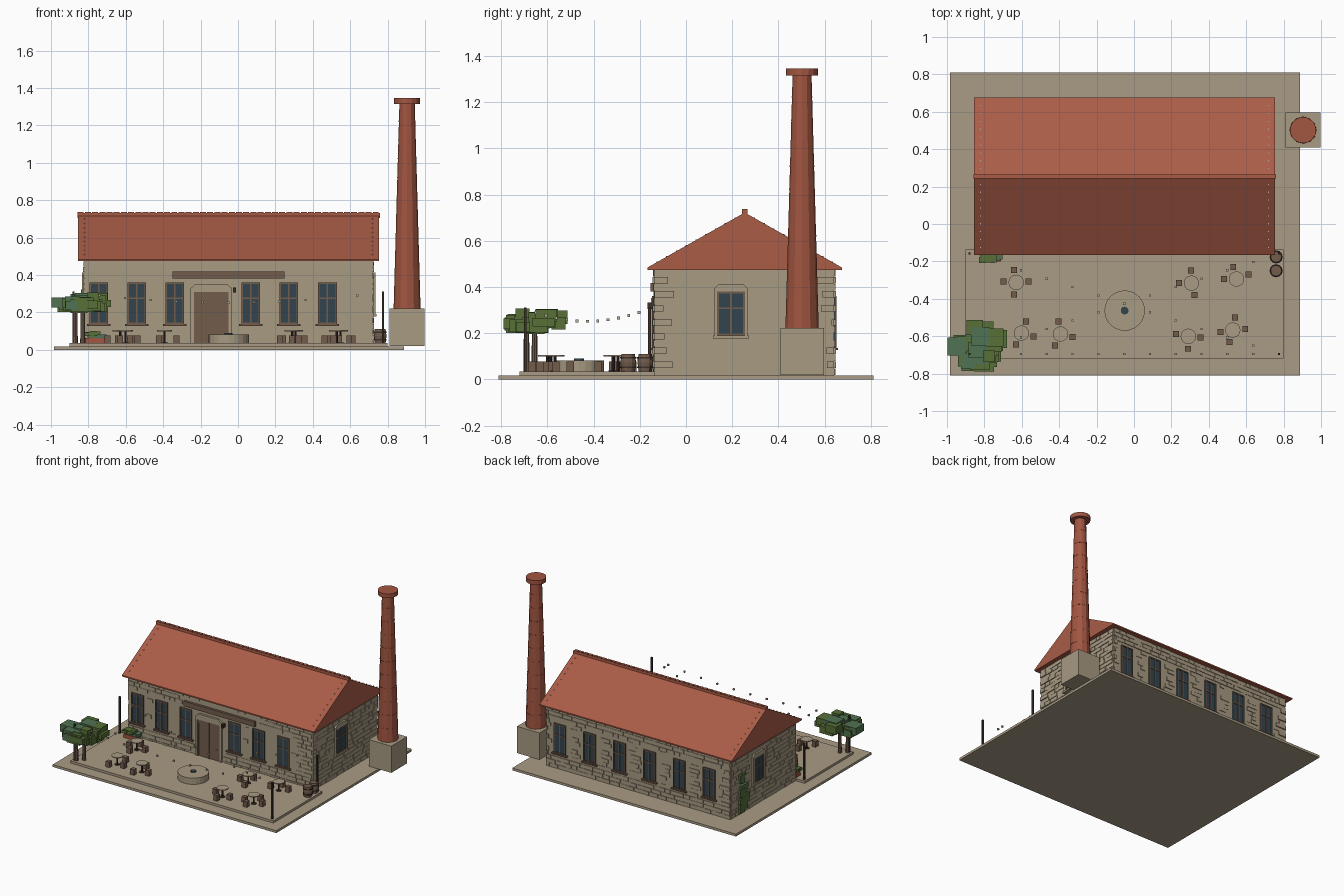
import bpy, bmesh, math, random
from mathutils import Vector, Matrix

if "Cube" in bpy.data.objects:
    bpy.data.objects.remove(bpy.data.objects["Cube"])

random.seed(4)


def material(name, rgb):
    m = bpy.data.materials.new(name)
    m.diffuse_color = (*rgb, 1)
    m.use_nodes = True
    m.node_tree.nodes["Principled BSDF"].inputs["Base Color"].default_value = m.diffuse_color
    return m


STONE = material("stone", (0.39, 0.325, 0.225))
PAVING = material("paving", (0.40, 0.33, 0.235))
TILE = material("roof_tile", (0.40, 0.108, 0.062))
BRICK = material("brick", (0.36, 0.092, 0.053))
WOOD = material("wood", (0.17, 0.107, 0.073))
IRON = material("dark_iron", (0.045, 0.03, 0.024))
GLASS = material("glass", (0.032, 0.06, 0.078))
LEAF = material("leaf", (0.095, 0.16, 0.038))
LEAF2 = material("blue_leaf", (0.08, 0.17, 0.085))
BULB = material("bulb", (0.48, 0.43, 0.33))


def finish(name, bm, *mats):
    bmesh.ops.recalc_face_normals(bm, faces=bm.faces)
    me = bpy.data.meshes.new(name)
    bm.to_mesh(me)
    bm.free()
    for m in mats:
        me.materials.append(m)
    ob = bpy.data.objects.new(name, me)
    bpy.context.collection.objects.link(ob)
    return ob


def box(bm, x0, x1, y0, y1, z0, z1, mat=0):
    c = Vector(((x0 + x1) / 2, (y0 + y1) / 2, (z0 + z1) / 2))
    m = Matrix.Translation(c) @ Matrix.Diagonal((abs(x1 - x0), abs(y1 - y0), abs(z1 - z0), 1))
    vs = bmesh.ops.create_cube(bm, size=1, matrix=m)["verts"]
    for f in {f for v in vs for f in v.link_faces}:
        f.material_index = mat


def cyl(bm, x, y, z0, z1, r0, r1=None, n=12, mat=0):
    vs = bmesh.ops.create_cone(bm, cap_ends=True, segments=n, radius1=r0,
                               radius2=r0 if r1 is None else r1, depth=z1 - z0,
                               matrix=Matrix.Translation((x, y, (z0 + z1) / 2)))["verts"]
    for f in {f for v in vs for f in v.link_faces}:
        f.material_index = mat


def prism(bm, pts, offset):
    a = [bm.verts.new(p) for p in pts]
    b = [bm.verts.new(Vector(p) + Vector(offset)) for p in pts]
    bm.faces.new(a)
    bm.faces.new(b[::-1])
    for i in range(len(a)):
        j = (i + 1) % len(a)
        bm.faces.new((a[i], b[i], b[j], a[j]))


X0, X1, Y0, Y1, TOP = -0.82, 0.72, -0.136, 0.64, 0.476


# Position on a wall: u along it, d outward, z up
def on_wall(side, u, d, z):
    return {"front": (u, Y0 - d, z), "back": (u, Y1 + d, z),
            "right": (X1 + d, u, z), "left": (X0 - d, u, z)}[side]


def wall_box(bm, side, u0, u1, d0, d1, z0, z1, mat=0):
    a, b = on_wall(side, u0, d0, z0), on_wall(side, u1, d1, z1)
    box(bm, a[0], b[0], a[1], b[1], a[2], b[2], mat)


def arch(bm, side, u, w, z, h, d):
    shape = [(-w, 0), (w, 0), (w, h * 0.45), (0.75 * w, h), (-0.75 * w, h), (-w, h * 0.45)]
    p = [Vector(on_wall(side, u + a, 0, z + b)) for a, b in shape]
    prism(bm, p, Vector(on_wall(side, 0, d, 0)) - Vector(on_wall(side, 0, 0, 0)))


# Ground slab, patio and building body
bm = bmesh.new()
box(bm, -0.985, 0.888, -0.81, 0.81, 0, 0.018)
finish("ground_slab", bm, PAVING)
bm = bmesh.new()
box(bm, -0.9, 0.8, -0.72, Y0, 0.018, 0.035)
finish("patio", bm, PAVING)
bm = bmesh.new()
box(bm, X0, X1, Y0, Y1, 0.018, TOP)
finish("walls", bm, STONE)

# Windows: (side, centre, half width, bottom, top)
windows = [("front", u, 0.05, 0.137, 0.36) for u in (-0.744, -0.541, -0.338, 0.068, 0.271, 0.478)]
windows += [("back", -0.645 + 0.25 * i, 0.05, 0.137, 0.36) for i in range(6)]
windows += [("right", 0.195, 0.06, 0.19, 0.38), ("left", 0.31, 0.06, 0.19, 0.38)]
panes, frames, trim = bmesh.new(), bmesh.new(), bmesh.new()
for s, u, w, z0, z1 in windows:
    wall_box(panes, s, u - w, u + w, -0.01, 0.006, z0, z1)
    for a in (u - w, u - 0.004, u + w - 0.008):
        wall_box(frames, s, a, a + 0.008, 0, 0.011, z0, z1)
    for z in (z0, z0 + (z1 - z0) * 0.6, z1 - 0.008):
        wall_box(frames, s, u - w, u + w, 0, 0.0105, z, z + 0.008)
    if s in ("left", "right"):
        for a in (u - w - 0.012, u + w):
            wall_box(trim, s, a, a + 0.012, 0, 0.014, z0, z1)
        arch(trim, s, u, w + 0.012, z1, 0.032, 0.014)
        wall_box(trim, s, u - w - 0.018, u + w + 0.018, 0, 0.02, z0 - 0.012, z0)
    else:
        wall_box(frames, s, u - w - 0.013, u + w + 0.013, 0, 0.018, z0 - 0.01, z0)
finish("window_panes", panes, GLASS)
finish("window_frames", frames, WOOD)

# Door with surround, overhead sign board and lamp
DU = -0.143
door = bmesh.new()
wall_box(door, "front", DU - 0.093, DU + 0.093, 0, 0.008, 0.035, 0.31)
for a in (DU - 0.093, DU - 0.004, DU + 0.083):
    wall_box(door, "front", a, a + 0.01, 0, 0.013, 0.035, 0.31)
wall_box(door, "front", DU - 0.093, DU + 0.093, 0, 0.012, 0.285, 0.31)
for a in (DU - 0.07, DU + 0.02):
    wall_box(door, "front", a, a + 0.05, 0.007, 0.011, 0.293, 0.303, 1)
finish("door", door, WOOD, GLASS)
for a in (DU - 0.11, DU + 0.093):
    wall_box(trim, "front", a, a + 0.017, 0, 0.016, 0.035, 0.31)
arch(trim, "front", DU, 0.11, 0.31, 0.043, 0.016)
finish("stone_surrounds", trim, STONE)
bm = bmesh.new()
wall_box(bm, "front", -0.35, 0.248, 0, 0.018, 0.38, 0.418)
finish("sign_board", bm, WOOD)
bm = bmesh.new()
wall_box(bm, "front", -0.027, -0.011, 0, 0.03, 0.305, 0.332)
finish("wall_lamp", bm, IRON)

# Rough stone courses on every wall, leaving out the openings
holes = [(s, u - w - 0.018, u + w + 0.018, z0 - 0.014, z1 + (0.033 if s in ("left", "right") else 0.004))
         for s, u, w, z0, z1 in windows]
holes += [("front", DU - 0.112, DU + 0.112, 0, 0.355), ("front", -0.35, 0.25, 0.378, 0.42)]
stones = bmesh.new()
ROWS = 15
H = (TOP - 0.02) / ROWS
for s in ("front", "back", "left", "right"):
    lo, hi = (X0, X1) if s in ("front", "back") else (Y0, Y1)
    for r in range(ROWS):
        z, u = 0.02 + r * H, lo
        while u < hi - 0.01:
            e = min(u + random.uniform(0.035, 0.09), hi)
            corner = u == lo or e == hi
            hit = any(h[0] == s and u < h[2] and e > h[1] and z < h[4] and z + H > h[3] for h in holes)
            if not hit:
                d = 0.008 if corner and r % 2 else random.choice((0.002, 0.003, 0.004, 0.005, 0.006))
                wall_box(stones, s, u, e - 0.003, -0.004, d, z, z + H - 0.003)
            u = e
finish("wall_stones", stones, STONE)

# Gabled roof, ridge tiles and verge pegs
RY, RZ = 0.254, 0.722
bm = bmesh.new()
prism(bm, [(-0.855, -0.167, 0.474), (-0.855, 0.675, 0.474), (-0.855, 0.675, 0.484),
           (-0.855, RY, RZ), (-0.855, -0.167, 0.484)], (1.61, 0, 0))
finish("roof", bm, TILE)
bm = bmesh.new()
for i in range(42):
    x = -0.857 + i * 1.616 / 42
    box(bm, x, x + 0.032, RY - 0.011, RY + 0.011, 0.705, 0.737)
box(bm, -0.857, 0.759, RY - 0.011, RY + 0.011, 0.705, 0.732)
finish("ridge_tiles", bm, TILE)
bm = bmesh.new()
for x in (X0, X1):
    for sy in (-1, 1):
        for i in range(1, 10):
            t = i / 10
            y, z = RY + sy * 0.421 * t, RZ - 0.238 * t
            box(bm, x - 0.003, x + 0.003, y - 0.003, y + 0.003, z - 0.004, z + 0.003)
finish("verge_pegs", bm, BULB)

# Tapered chimney on a stone plinth
CX, CY = 0.904, 0.502
bm = bmesh.new()
box(bm, CX - 0.094, CX + 0.094, CY - 0.094, CY + 0.094, 0.02, 0.222)
finish("chimney_plinth", bm, STONE)
bm = bmesh.new()
cyl(bm, CX, CY, 0.222, 1.316, 0.072, 0.041)
for i in range(1, 11):
    z = 0.222 + i * 0.1
    r = 0.072 - 0.031 * i * 0.1 / 1.094
    cyl(bm, CX, CY, z - 0.003, z + 0.003, r + 0.0012)
cyl(bm, CX, CY, 1.314, 1.346, 0.07, n=16)
finish("chimney", bm, BRICK)

# Round fire pit
bm = bmesh.new()
cyl(bm, -0.05, -0.463, 0.035, 0.083, 0.108, n=24)
cyl(bm, -0.05, -0.463, 0.083, 0.09, 0.021, n=12, mat=1)
finish("fountain", bm, STONE, GLASS)

# Tables with stools: centre and stool directions in degrees
sets = [(-0.63, -0.312, (100, 175, 5, 260)), (0.307, -0.316, (92, 180, 285)),
        (0.548, -0.294, (105, 180, 20)), (-0.602, -0.583, (68, 345, 245)),
        (-0.393, -0.588, (100, 347, 245)), (0.29, -0.6, (170, 355, 268)),
        (0.528, -0.567, (80, 190, 4, 256))]
tops, legs, stools = bmesh.new(), bmesh.new(), bmesh.new()
for x, y, angles in sets:
    cyl(tops, x, y, 0.099, 0.105, 0.041, n=16)
    cyl(legs, x, y, 0.035, 0.099, 0.006, n=8)
    cyl(legs, x, y, 0.035, 0.039, 0.02, n=8)
    for a in angles:
        sx, sy = x + 0.067 * math.cos(math.radians(a)), y + 0.067 * math.sin(math.radians(a))
        box(stools, sx - 0.016, sx + 0.016, sy - 0.016, sy + 0.016, 0.035, 0.077)
finish("table_tops", tops, PAVING)
finish("table_legs", legs, IRON)
finish("stools", stools, WOOD)

# Barrels
bm = bmesh.new()
for y in (-0.176, -0.25):
    cyl(bm, 0.76, y, 0.035, 0.073, 0.029, 0.034)
    cyl(bm, 0.76, y, 0.073, 0.111, 0.034, 0.029)
    for z in (0.05, 0.09):
        cyl(bm, 0.76, y, z, z + 0.007, 0.035, mat=1)
finish("barrels", bm, WOOD, IRON)

# Light poles and sagging strings of bulbs
PX0, PX1, PY0, PY1 = -0.88, 0.775, -0.695, -0.158
bm = bmesh.new()
for x in (PX0, PX1):
    for y in (PY0, PY1):
        box(bm, x - 0.006, x + 0.006, y - 0.006, y + 0.006, 0.018, 0.312)
finish("light_poles", bm, IRON)
bm = bmesh.new()
for ya, yb in ((PY1, PY0), (PY0, PY1), (PY0, PY0)):
    for i in range(1, 12):
        t = i / 12
        x, y, z = PX0 + (PX1 - PX0) * t, ya + (yb - ya) * t, 0.252 + 0.055 * (2 * t - 1) ** 2
        box(bm, x - 0.006, x + 0.006, y - 0.006, y + 0.006, z - 0.006, z + 0.006)
finish("string_bulbs", bm, BULB)

# Tree with two trunks and a boxy canopy
bm = bmesh.new()
for x, y in ((-0.87, -0.69), (-0.83, -0.655)):
    cyl(bm, x, y, 0.018, 0.23, 0.014, 0.011, n=8)
finish("tree_trunks", bm, WOOD)


def leaves(name, n, lo, hi, smin, smax):
    bm = bmesh.new()
    for i in range(n):
        size = [min(random.uniform(smin, smax), b - a) for a, b in zip(lo, hi)]
        size[2] *= 0.6
        p = [random.uniform(a, b - s) for a, b, s in zip(lo, hi, size)]
        box(bm, p[0], p[0] + size[0], p[1], p[1] + size[1], p[2], p[2] + size[2], int(i % 4 == 0))
    finish(name, bm, LEAF, LEAF2)


leaves("canopy_low", 26, (-1.0, -0.79, 0.195), (-0.72, -0.58, 0.285), 0.06, 0.11)
leaves("canopy_high", 24, (-0.9, -0.78, 0.2), (-0.67, -0.505, 0.308), 0.06, 0.11)

# Planter with shrub by the front wall, ivy on the left wall
bm = bmesh.new()
box(bm, -0.82, -0.71, -0.2, -0.15, 0.035, 0.062)
finish("planter", bm, BRICK)
leaves("shrub", 14, (-0.83, -0.21, 0.055), (-0.70, -0.142, 0.1), 0.03, 0.05)
leaves("ivy", 34, (X0 - 0.02, 0.43, 0.03), (X0 + 0.005, 0.55, 0.34), 0.03, 0.06)
